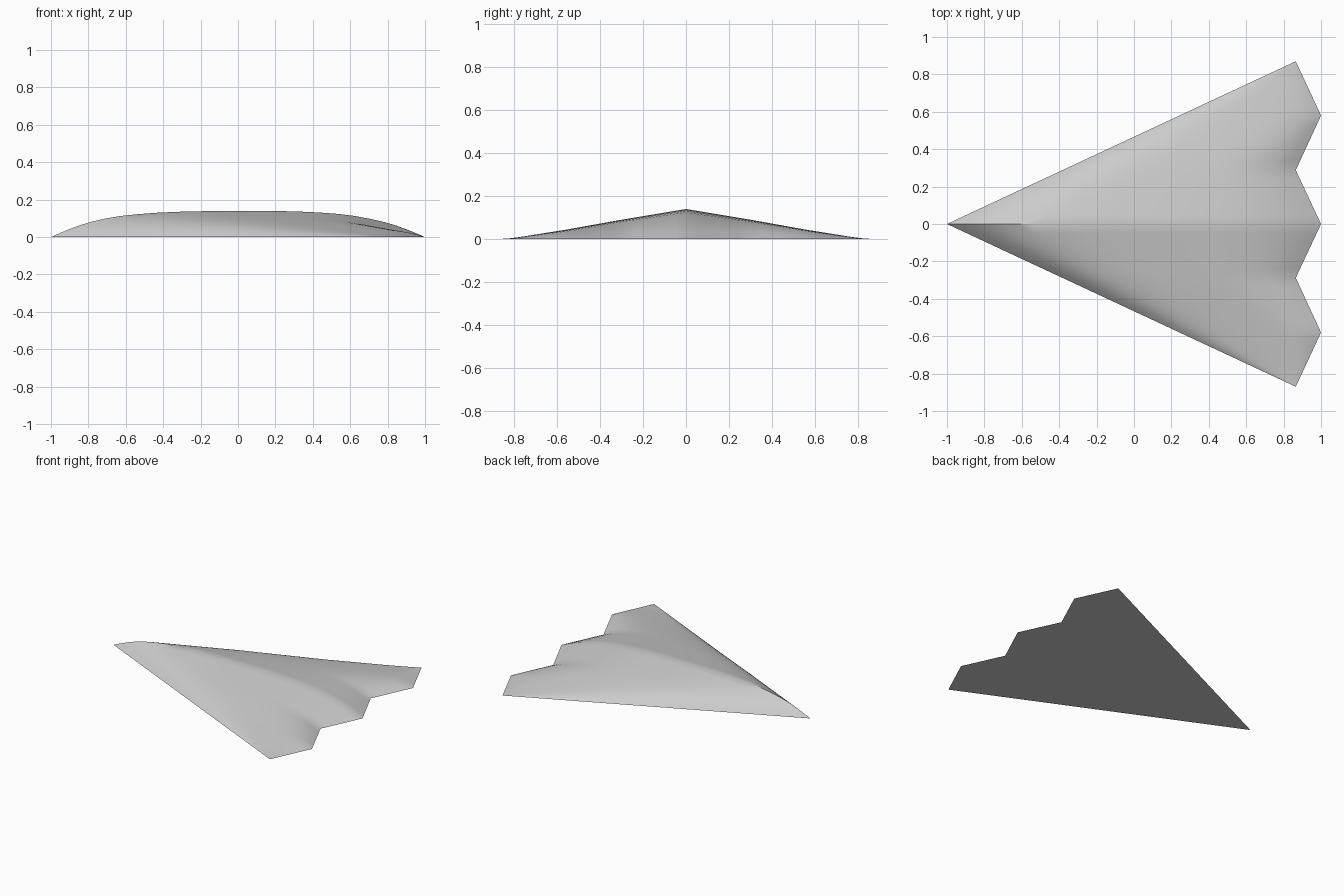
import bpy
import bmesh
import math

if "Cube" in bpy.data.objects:
    bpy.data.objects.remove(bpy.data.objects["Cube"], do_unlink=True)

TIP = 0.87
# (distance from centreline, value) pairs
TRAILING_EDGE = [(0, 1.0), (0.288, 0.865), (0.58, 1.0), (TIP, 0.865)]
THICKNESS = [(0, 0.14), (0.3, 0.09), (0.55, 0.045), (0.8, 0.005), (TIP, 0)]
# chord fraction, share of full thickness
AIRFOIL = [(0, 0), (0.05, 0.32), (0.1, 0.57), (0.15, 0.73), (0.2, 0.84), (0.3, 0.95),
           (0.4, 0.99), (0.5, 1), (0.6, 1), (0.7, 0.96), (0.8, 0.85), (0.9, 0.56),
           (0.95, 0.31), (1, 0)]


def lerp(table, v):
    for (a, p), (b, q) in zip(table, table[1:]):
        if v <= b:
            return p + (q - p) * (v - a) / (b - a)
    return table[-1][1]


def smooth_lerp(table, v):
    """Averaged lookup that rounds the corners of a table."""
    r = min(0.03, v, 1 - v)
    return sum(lerp(table, v + r * k / 2) for k in range(-2, 3)) / 5


# Span stations: even steps inside each sawtooth segment
span = [0]
for (a, _), (b, _) in zip(TRAILING_EDGE, TRAILING_EDGE[1:]):
    span += [a + (b - a) * k / 6 for k in range(1, 7)]
stations = [-y for y in reversed(span[1:])] + span
chord = [0.5 - 0.5 * math.cos(math.pi * k / 28) for k in range(29)]

# Upper skin lofted across the span, closed by a flat belly
bm = bmesh.new()
rows = []
for y in stations:
    s = abs(y)
    lead = -1 + s * 1.865 / TIP
    trail = lerp(TRAILING_EDGE, s)
    height = lerp(THICKNESS, s)
    rows.append([bm.verts.new((lead + (trail - lead) * t, y,
                               height * smooth_lerp(AIRFOIL, t))) for t in chord])
for r, q in zip(rows, rows[1:]):
    for k in range(len(chord) - 1):
        bm.faces.new((r[k], r[k + 1], q[k + 1], q[k]))
    bm.faces.new((r[0], q[0], q[-1], r[-1]))
bmesh.ops.remove_doubles(bm, verts=bm.verts, dist=0.00005)
bmesh.ops.recalc_face_normals(bm, faces=bm.faces)

mesh = bpy.data.meshes.new("flying_wing")
bm.to_mesh(mesh)
bm.free()
wing = bpy.data.objects.new("flying_wing", mesh)
bpy.context.collection.objects.link(wing)

# Plain grey skin
grey = bpy.data.materials.new("light_grey")
grey.use_nodes = True
colour = (0.6, 0.6, 0.6, 1)
grey.diffuse_color = colour
grey.node_tree.nodes["Principled BSDF"].inputs["Base Color"].default_value = colour
mesh.materials.append(grey)

# Soft skin with crisp nose ridge and outer edges
bpy.ops.object.select_all(action="DESELECT")
wing.select_set(True)
bpy.context.view_layer.objects.active = wing
bpy.ops.object.shade_smooth_by_angle(angle=math.radians(30))
